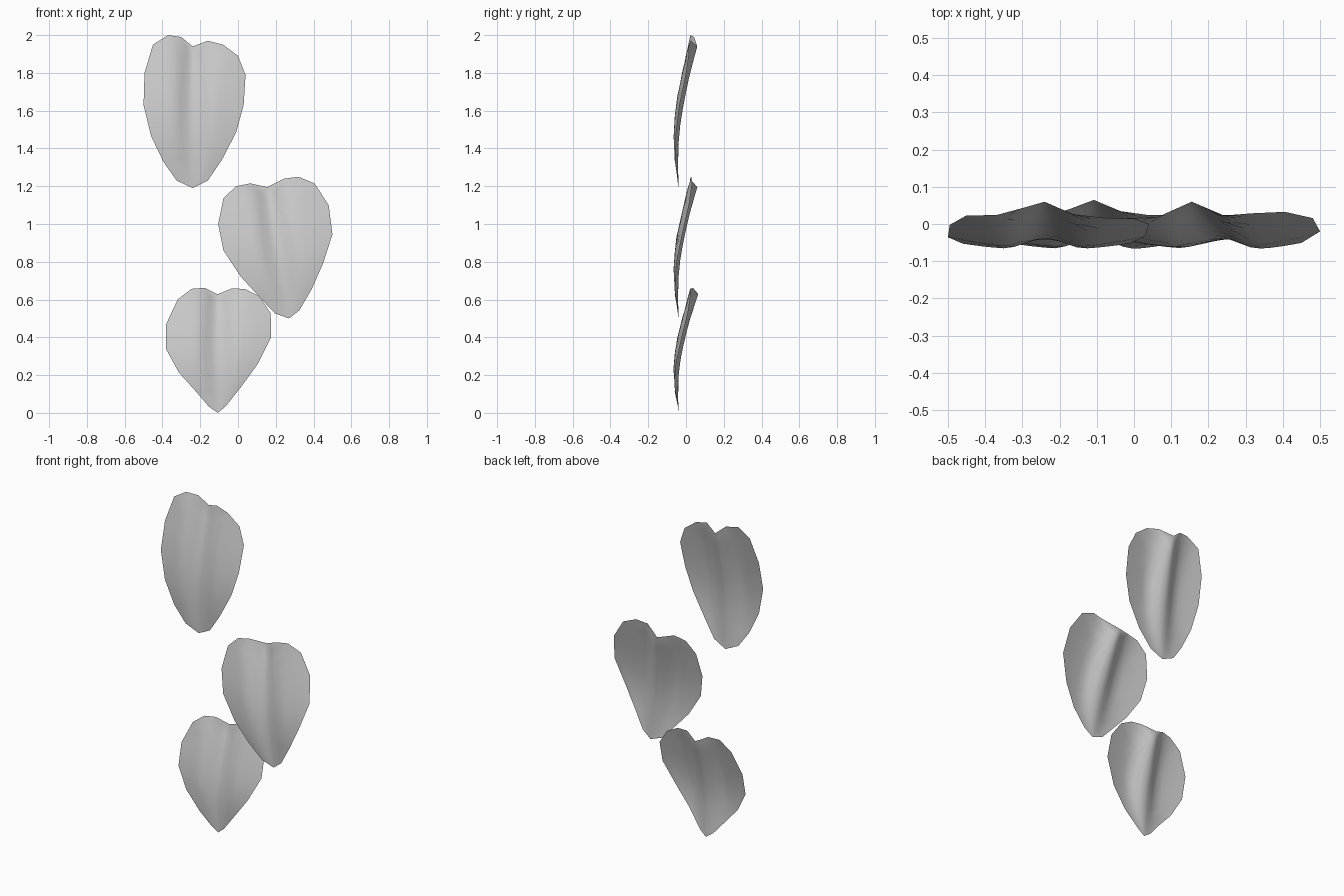
import bpy, math

if "Cube" in bpy.data.objects:
    bpy.data.objects.remove(bpy.data.objects["Cube"])

# Depth along a leaf, by relative height: lobe depth and crease strength
HEIGHTS = [0.0, 0.17, 0.36, 0.55, 0.75, 1.0]
LOBE = [-0.04, -0.06, -0.067, -0.055, -0.022, 0.022]
CREASE = [0.0, 0.018, 0.03, 0.042, 0.043, 0.054]
COLS = 8


def sample(values, h):
    h = min(max(h, 0.0), 1.0)
    for i in range(len(HEIGHTS) - 1):
        a, b = HEIGHTS[i], HEIGHTS[i + 1]
        if h <= b:
            return values[i] + (values[i + 1] - values[i]) * (h - a) / (b - a)


def make_leaf(name, notch, tip, right, left):
    """Heart-shaped sheet: rows fan from a creased spine to each edge, notch to tip."""
    zs = [p[1] for p in right + left + [notch, tip]]
    low, span = min(zs), max(zs) - min(zs)
    slope = (tip[0] - notch[0]) / (tip[1] - notch[1])

    def place(x, z):
        h = (z - low) / span
        d = abs(x - (notch[0] + slope * (z - notch[1])))
        fold = 0.5 + 0.5 * math.cos(math.pi * min(d / 0.11, 1))
        lift = 0.02 * (max(0, d - 0.1) / 0.16) ** 1.4
        return (x, sample(LOBE, h) + sample(CREASE, h) * fold + lift, z)

    n = len(right) + 1
    verts, faces = [place(*notch)], []
    # Rows between notch and tip, running left edge - spine - right edge
    for i in range(1, n):
        t = i / n
        s = [notch[k] + (tip[k] - notch[k]) * t for k in (0, 1)]
        for c in range(-COLS, COLS + 1):
            edge = (right if c > 0 else left)[i - 1]
            u = abs(c) / COLS
            verts.append(place(*[s[k] + (edge[k] - s[k]) * u for k in (0, 1)]))
    verts.append(place(*tip))
    w = 2 * COLS + 1
    last = 1 + (n - 2) * w
    for c in range(w - 1):
        faces.append((0, 1 + c, 2 + c))
        faces.append((last + c, len(verts) - 1, last + c + 1))
        for r in range(n - 2):
            a = 1 + r * w + c
            faces.append((a, a + w, a + w + 1, a + 1))
    me = bpy.data.meshes.new(name)
    me.from_pydata(verts, [], faces)
    me.polygons.foreach_set("use_smooth", [True] * len(me.polygons))
    me.update()
    ob = bpy.data.objects.new(name, me)
    bpy.context.collection.objects.link(ob)
    return ob


# Edge points run from the notch down to the tip (x, z)
make_leaf("top_leaf", (-0.24, 1.94), (-0.24, 1.19),
          [(-0.16, 1.97), (-0.08, 1.95), (0, 1.89), (0.04, 1.79),
           (0.03, 1.63), (-0.01, 1.485), (-0.085, 1.34), (-0.16, 1.23)],
          [(-0.30, 1.99), (-0.37, 2.0), (-0.45, 1.95), (-0.495, 1.80),
           (-0.50, 1.63), (-0.46, 1.465), (-0.395, 1.33), (-0.325, 1.23)])

make_leaf("middle_leaf", (0.155, 1.195), (0.27, 0.50),
          [(0.245, 1.24), (0.32, 1.25), (0.405, 1.215), (0.48, 1.10),
           (0.50, 0.945), (0.45, 0.79), (0.39, 0.655), (0.325, 0.543)],
          [(0.065, 1.215), (-0.01, 1.20), (-0.077, 1.137), (-0.105, 1.0),
           (-0.077, 0.86), (0.013, 0.723), (0.11, 0.617), (0.195, 0.527)])

make_leaf("bottom_leaf", (-0.108, 0.628), (-0.107, 0.0),
          [(-0.03, 0.66), (0.04, 0.655), (0.113, 0.617), (0.173, 0.527),
           (0.175, 0.40), (0.103, 0.257), (0.018, 0.14), (-0.066, 0.034)],
          [(-0.177, 0.662), (-0.245, 0.657), (-0.32, 0.60), (-0.38, 0.47),
           (-0.38, 0.336), (-0.314, 0.215), (-0.22, 0.11), (-0.155, 0.034)])
